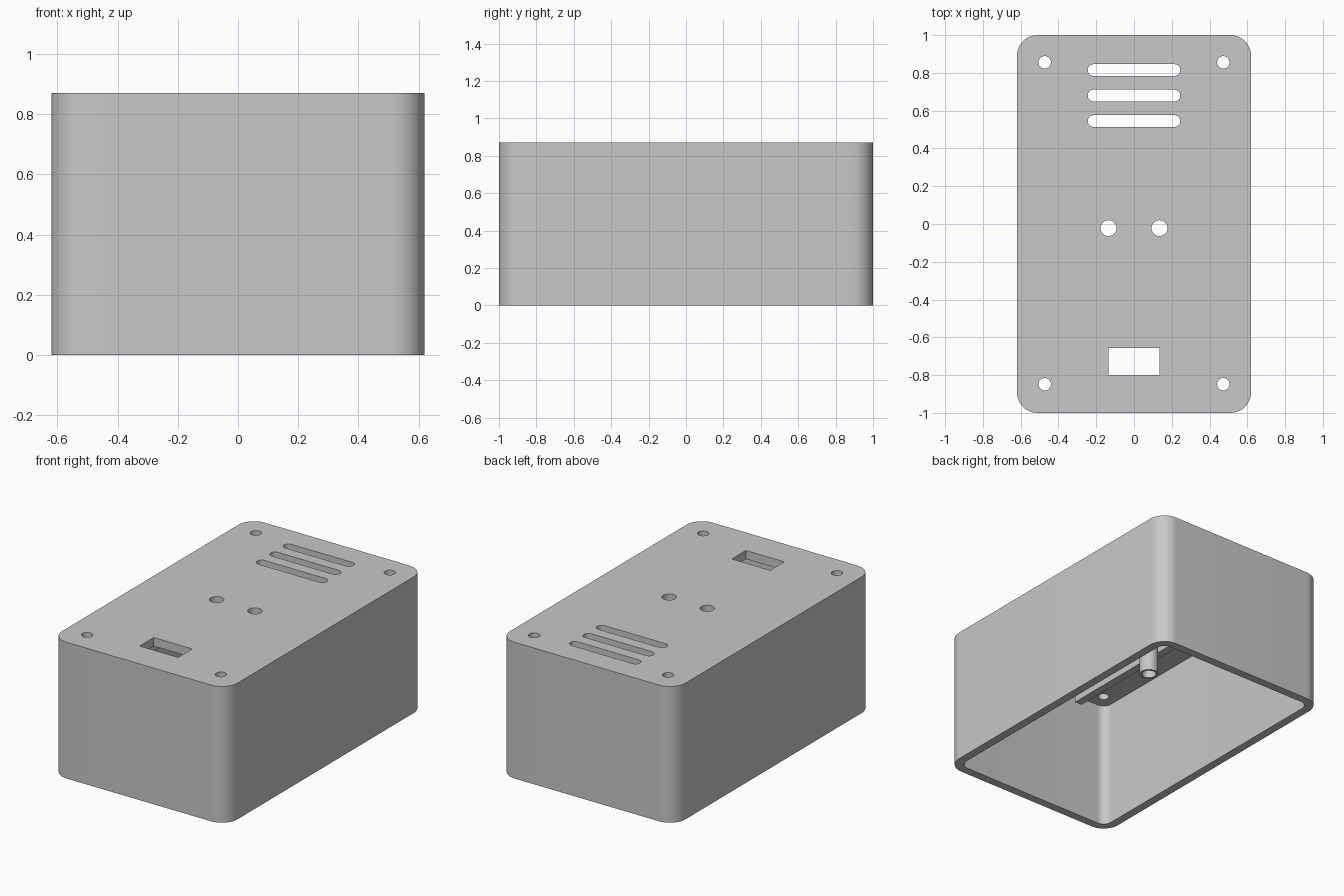
import bpy, bmesh, math

cube = bpy.data.objects.get("Cube")
if cube:
    bpy.data.objects.remove(cube, do_unlink=True)

W, D, H = 1.24, 2.0, 0.87
WALL, CEILING, RADIUS = 0.054, 0.815, 0.11

grey = bpy.data.materials.new("plain_grey")
grey.use_nodes = True
grey.diffuse_color = (0.58, 0.58, 0.58, 1)
grey.node_tree.nodes["Principled BSDF"].inputs["Base Color"].default_value = grey.diffuse_color


def prism(name, w, d, r, x, y, z0, z1, seg=12):
    """Upright prism with a rounded rectangular outline."""
    outline = []
    for i, (sx, sy) in enumerate([(1, 1), (-1, 1), (-1, -1), (1, -1)]):
        cx, cy = x + sx * (w / 2 - r), y + sy * (d / 2 - r)
        for k in range(seg + 1 if r else 1):
            a = (i + k / seg) * math.pi / 2
            p = (cx + r * math.cos(a), cy + r * math.sin(a))
            if not outline or math.dist(p, outline[-1]) > 1e-5:
                outline.append(p)
    if math.dist(outline[0], outline[-1]) < 1e-5:
        outline.pop()
    bm = bmesh.new()
    base = bm.faces.new([bm.verts.new((px, py, z0)) for px, py in outline])
    top = bmesh.ops.extrude_face_region(bm, geom=[base])["geom"]
    verts = [v for v in top if isinstance(v, bmesh.types.BMVert)]
    bmesh.ops.translate(bm, verts=verts, vec=(0, 0, z1 - z0))
    bmesh.ops.recalc_face_normals(bm, faces=bm.faces)
    mesh = bpy.data.meshes.new(name)
    bm.to_mesh(mesh)
    bm.free()
    mesh.materials.append(grey)
    ob = bpy.data.objects.new(name, mesh)
    bpy.context.collection.objects.link(ob)
    return ob


def cut(target, cutters):
    """Subtract the cutters, apply the result and delete them."""
    for c in cutters:
        m = target.modifiers.new("cut", 'BOOLEAN')
        m.operation, m.solver, m.object = 'DIFFERENCE', 'EXACT', c
        c.hide_render = True
    bpy.context.view_layer.update()
    graph = bpy.context.evaluated_depsgraph_get()
    mesh = bpy.data.meshes.new_from_object(target.evaluated_get(graph))
    target.modifiers.clear()
    target.data = mesh
    for c in cutters:
        bpy.data.objects.remove(c, do_unlink=True)


# Enclosure, open underneath
shell = prism("enclosure", W, D, RADIUS, 0, 0, 0, H)
cutters = [prism("cavity", W - 2 * WALL, D - 2 * WALL, RADIUS - WALL, 0, 0, -0.2, CEILING)]
LOW, HIGH = 0.75, 1.0

# Corner screw holes and the two indicator holes
for sx in (-1, 1):
    for y in (-0.848, 0.856):
        cutters.append(prism("screw_hole", 0.066, 0.066, 0.033, sx * 0.473, y, LOW, HIGH, 8))
    cutters.append(prism("indicator_hole", 0.084, 0.084, 0.042, sx * 0.135, -0.022, LOW, HIGH, 8))

# Vent slots and the rectangular window
for i in range(3):
    cutters.append(prism("vent", 0.49, 0.062, 0.031, 0, 0.545 + i * 0.135, LOW, HIGH, 8))
cutters.append(prism("window", 0.272, 0.142, 0, 0, -0.728, LOW, HIGH))
cut(shell, cutters)

# Indicator tubes and board rails hanging under the top
parts = [shell]
for side, sx in (("right", -1), ("left", 1)):
    tube = prism(side + "_indicator_tube", 0.112, 0.112, 0.056, sx * 0.135, -0.022, 0.48, CEILING + 0.005, 8)
    cut(tube, [prism("bore", 0.084, 0.084, 0.042, sx * 0.135, -0.022, 0.4, 1, 8)])
    rail = prism(side + "_board_rail", 0.05, 1.2, 0, sx * 0.27, -0.24, 0.69, CEILING + 0.005)
    parts += [tube, rail]

# Smooth round corners, crisp edges
bpy.ops.object.select_all(action='DESELECT')
for ob in parts:
    ob.select_set(True)
bpy.context.view_layer.objects.active = shell
bpy.ops.object.shade_smooth_by_angle(angle=math.radians(30))
